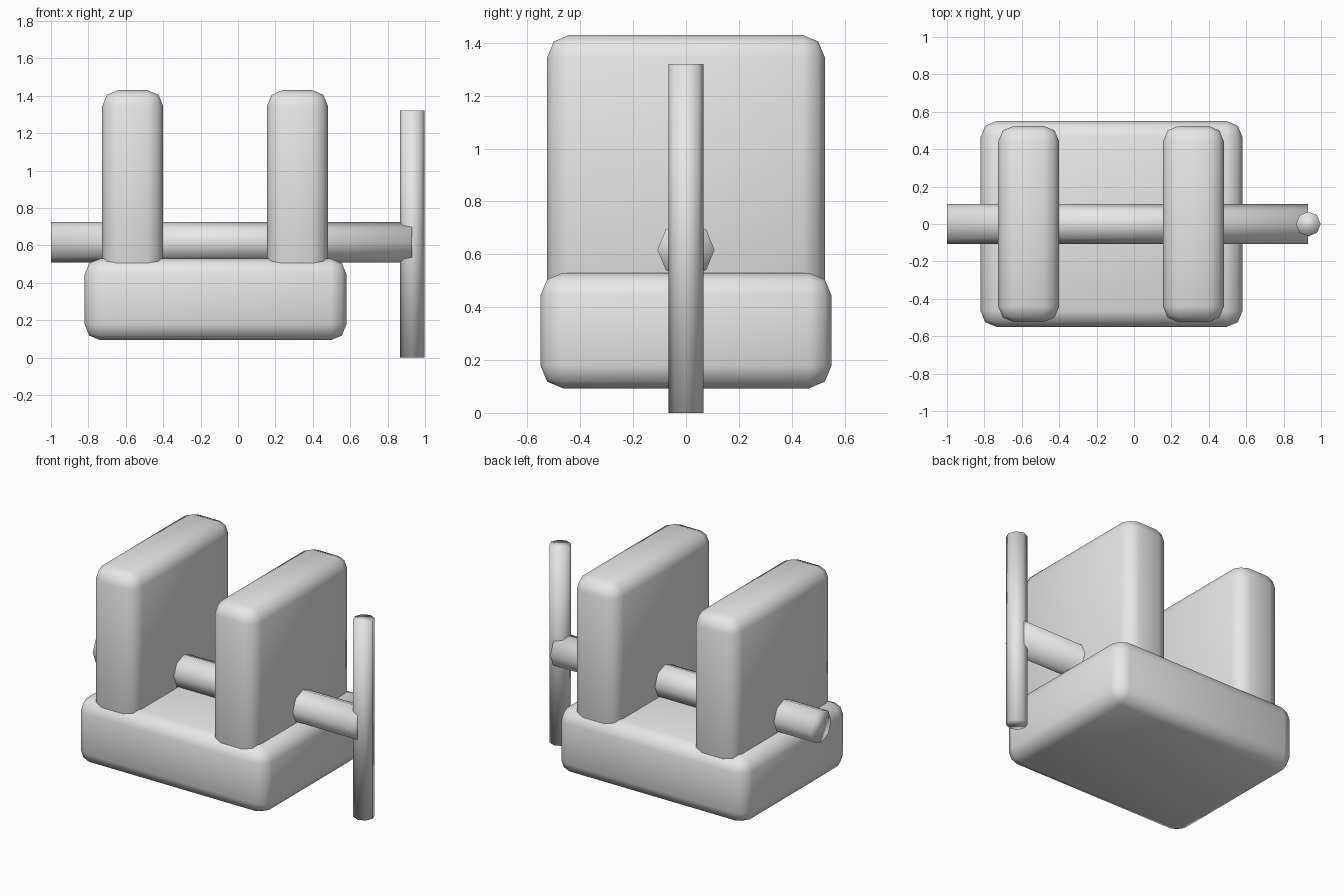
import bpy
import math

cube = bpy.data.objects.get("Cube")
if cube:
    bpy.data.objects.remove(cube, do_unlink=True)

# Single plain grey for every part
grey = bpy.data.materials.new("light_grey")
grey.use_nodes = True
colour = (0.8, 0.8, 0.8, 1)
grey.diffuse_color = colour
grey.node_tree.nodes["Principled BSDF"].inputs["Base Color"].default_value = colour


def finish(name):
    obj = bpy.context.object
    obj.name = name
    obj.data.materials.append(grey)
    bpy.ops.object.shade_smooth()
    return obj


def rounded_block(name, low, high, bevel=0.085):
    """Box between two corners with two-step rounded edges."""
    centre = [(a + b) / 2 for a, b in zip(low, high)]
    bpy.ops.mesh.primitive_cube_add(size=1, location=centre)
    obj = bpy.context.object
    obj.scale = [b - a for a, b in zip(low, high)]
    bpy.ops.object.transform_apply(location=False, rotation=False, scale=True)
    mod = obj.modifiers.new("rounding", 'BEVEL')
    mod.width = bevel
    mod.segments = 2
    return finish(name)


def rod(name, radius, length, centre, tilt=0):
    """Eight-sided rod, upright or tilted about y."""
    bpy.ops.mesh.primitive_cylinder_add(vertices=8, radius=radius, depth=length,
                                        location=centre, rotation=(0, tilt, 0))
    return finish(name)


# Base and the two upright jaws sunk into it
rounded_block("base", (-0.82, -0.55, 0.093), (0.58, 0.55, 0.53))
for name, x in (("right_jaw", -0.563), ("left_jaw", 0.318)):
    rounded_block(name, (x - 0.163, -0.525, 0.33), (x + 0.163, 0.525, 1.43))

# Screw shaft through both jaws, and the crossbar handle at its end
rod("screw_shaft", 0.108, 1.93, (-0.035, 0, 0.617), math.pi / 2)
rod("handle_bar", 0.066, 1.32, (0.932, 0, 0.66))
